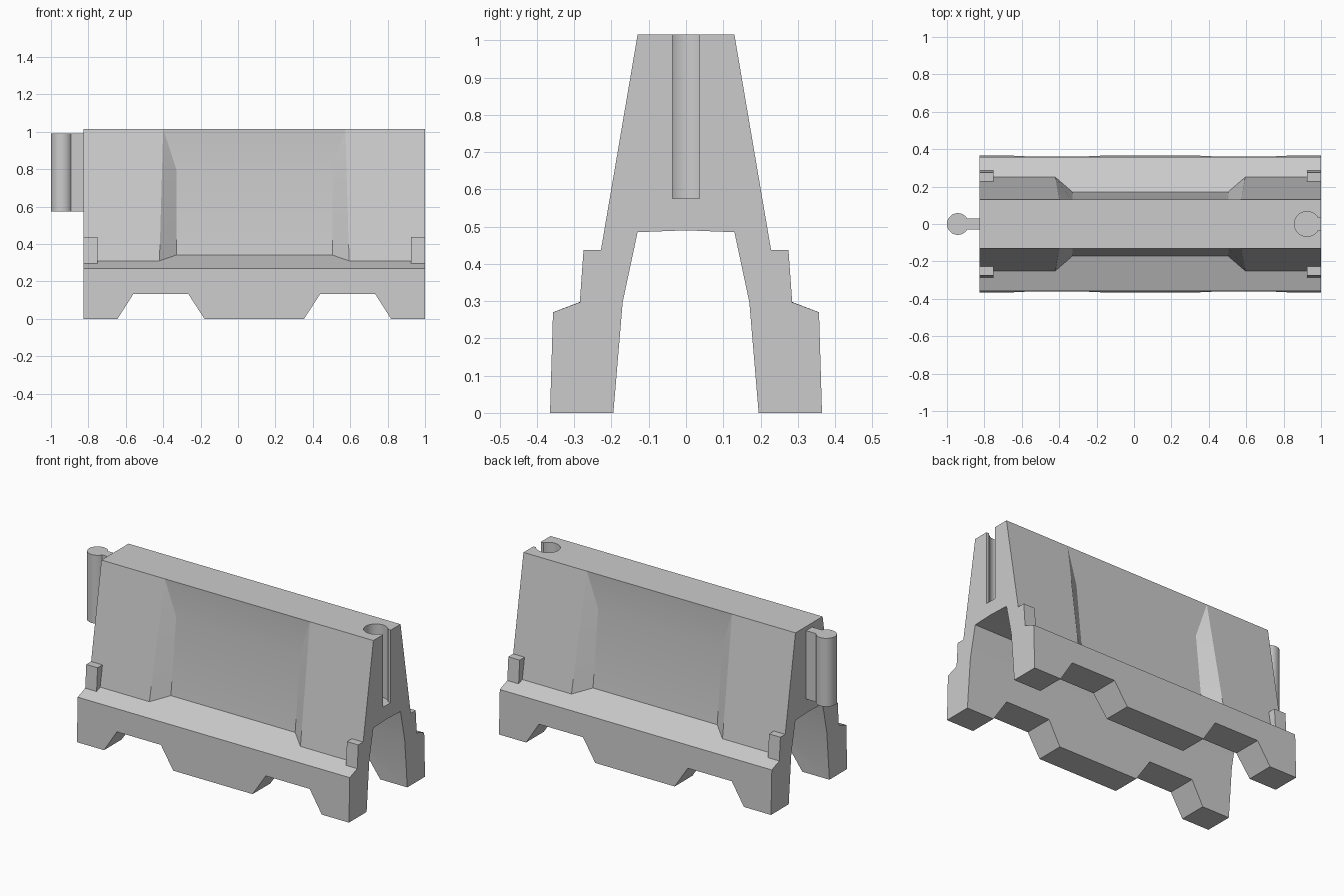
import bpy, bmesh, math
from mathutils import Vector

if "Cube" in bpy.data.objects:
    bpy.data.objects.remove(bpy.data.objects["Cube"])

X0, X1 = -0.826, 1.0          # ends of the barrier body
MID = (X0 + X1) / 2           # everything on the body mirrors about this x


def make_object(name, bm):
    bmesh.ops.recalc_face_normals(bm, faces=bm.faces)
    mesh = bpy.data.meshes.new(name)
    bm.to_mesh(mesh)
    bm.free()
    obj = bpy.data.objects.new(name, mesh)
    bpy.context.collection.objects.link(obj)
    return obj


def prism(name, points, direction):
    """Extrude a closed outline of 3D points along a direction."""
    bm = bmesh.new()
    face = bm.faces.new([bm.verts.new(p) for p in points])
    res = bmesh.ops.extrude_face_region(bm, geom=[face], use_keep_orig=True)
    moved = [g for g in res["geom"] if isinstance(g, bmesh.types.BMVert)]
    bmesh.ops.translate(bm, verts=moved, vec=Vector(direction))
    return make_object(name, bm)


def activate(obj):
    bpy.ops.object.select_all(action='DESELECT')
    obj.select_set(True)
    bpy.context.view_layer.objects.active = obj


def cut(target, cutter):
    cutter.hide_render = True
    mod = target.modifiers.new("cut", 'BOOLEAN')
    mod.operation, mod.solver, mod.object = 'DIFFERENCE', 'EXACT', cutter
    activate(target)
    bpy.ops.object.modifier_apply(modifier=mod.name)
    bpy.data.objects.remove(cutter)


def keyhole(cx, r, neck, x_end, z, n=28):
    """Round bulb with a straight neck running to x_end."""
    a = math.asin(neck / r)
    pts = []
    for i in range(n + 1):
        t = a + (2 * math.pi - 2 * a) * i / n
        pts.append((cx + r * math.cos(t), r * math.sin(t), z))
    return pts + [(x_end, -neck, z), (x_end, neck, z)]


# Body: cross-sections lofted along x, with the side recess in the middle
def section(x, x_mid, x_top, wall):
    half = [(x, 0.13, 0.485), (x, 0.17, 0.297), (x, 0.195, 0), (x, 0.365, 0),
            (x, 0.357, 0.27), (x, *wall[0]), (x_mid, *wall[1]),
            (x_top, 0.13, 1.015)]
    return [(x, 0, 0.49)] + half + [(a, -b, c) for a, b, c in reversed(half)]


FULL = [(0.25, 0.31), (0.1665, 0.80)]
RECESS = [(0.172, 0.341), (0.122, 0.80)]
left = [section(X0, X0, X0, FULL),
        section(-0.42, -0.406, -0.40, FULL),
        section(-0.33, -0.33, -0.40, RECESS)]
right = [[(2 * MID - x, y, z) for x, y, z in s] for s in reversed(left)]

bm = bmesh.new()
rings = [[bm.verts.new(p) for p in s] for s in left + right]
for r0, r1 in zip(rings, rings[1:]):
    for k in range(len(r0)):
        m = (k + 1) % len(r0)
        bm.faces.new((r0[k], r0[m], r1[m], r1[k]))
bm.faces.new(rings[0])
bm.faces.new(rings[-1])
bmesh.ops.remove_doubles(bm, verts=bm.verts, dist=1e-5)
body = make_object("barrier_body", bm)

# Forklift notches through both legs
for mirror in (False, True):
    outline = [(-0.676, -0.05), (-0.56, 0.132), (-0.265, 0.132), (-0.147, -0.05)]
    pts = [(2 * MID - x if mirror else x, -0.6, z) for x, z in outline]
    cut(body, prism("notch_cutter", pts, (0, 1.2, 0)))

# Keyhole socket in the right end
cut(body, prism("socket_cutter", keyhole(0.925, 0.067, 0.036, 1.05, 0.575), (0, 0, 0.6)))

# Connector knob on the left end
knob = prism("connector_knob", keyhole(-0.942, 0.058, 0.029, X0, 0.575), (0, 0, 0.415))

for obj in (body, knob):
    activate(obj)
    bpy.ops.object.shade_smooth_by_angle(angle=math.radians(14))

# Small corner blocks on the ledges
for end, x in (("left", X0), ("right", X1 - 0.076)):
    for side, s in (("front", -1), ("back", 1)):
        pts = [(x, s * y, z) for y, z in
               ((0.228, 0.437), (0.275, 0.437), (0.285, 0.297), (0.25, 0.31))]
        prism(f"corner_block_{side}_{end}", pts, (0.076, 0, 0))
